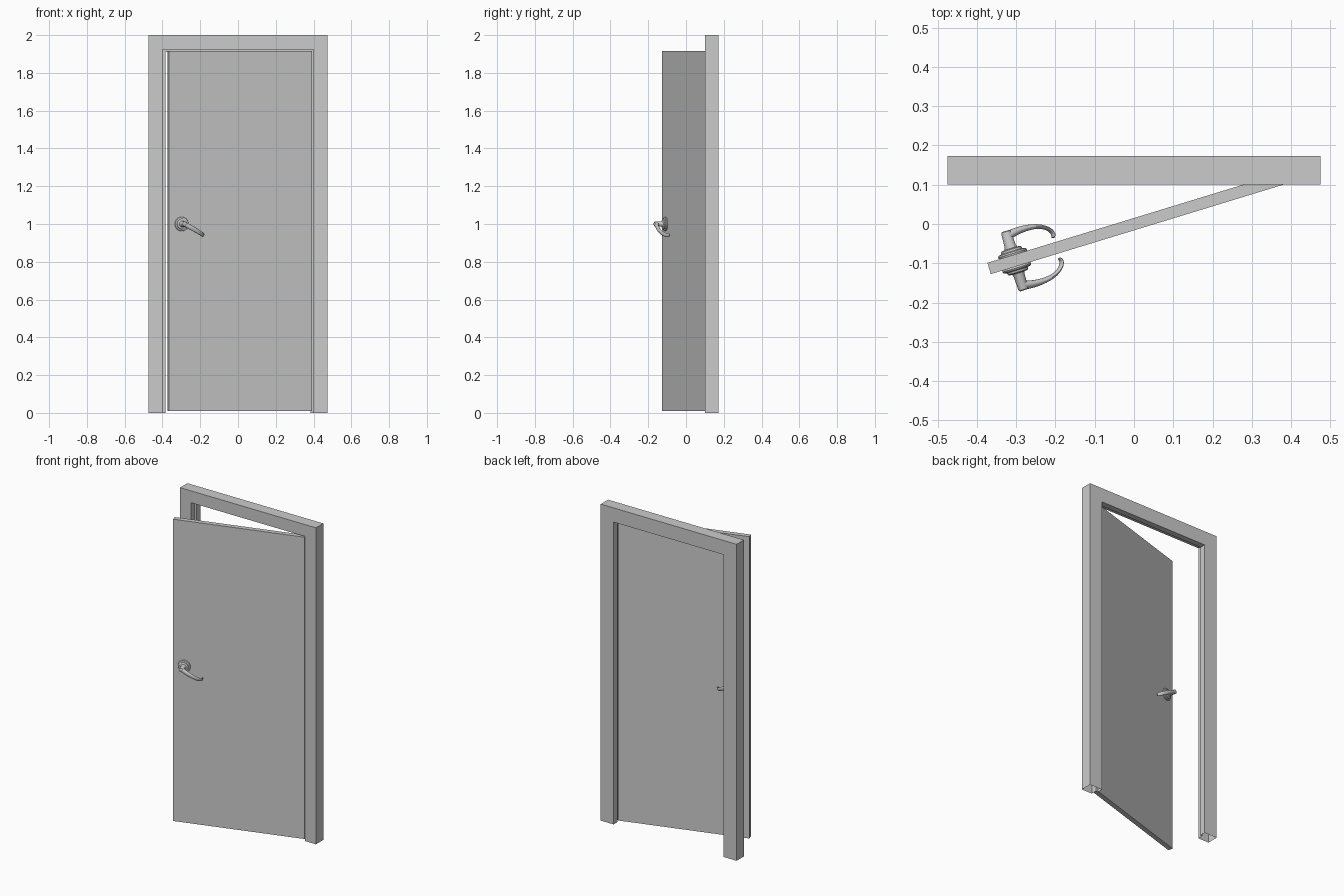
import bpy, bmesh
from math import cos, sin, pi, radians
from mathutils import Vector, Matrix
from mathutils.geometry import interpolate_bezier

if "Cube" in bpy.data.objects:
    bpy.data.objects.remove(bpy.data.objects["Cube"])

THICK = 0.03                      # door leaf thickness
SWING = radians(17)               # door opening angle
HINGE = Vector((0.393, 0.104, 0))
HANDLE_X = -0.724                 # handle axis, measured from the hinge
DROOP = radians(28)               # lever tilt


def finish(name, bm, matrix=None, smooth=False):
    bmesh.ops.recalc_face_normals(bm, faces=bm.faces)
    me = bpy.data.meshes.new(name)
    bm.to_mesh(me)
    bm.free()
    ob = bpy.data.objects.new(name, me)
    bpy.context.collection.objects.link(ob)
    if matrix:
        ob.matrix_world = matrix
    if smooth:
        bpy.ops.object.select_all(action='DESELECT')
        ob.select_set(True)
        bpy.context.view_layer.objects.active = ob
        bpy.ops.object.shade_smooth_by_angle(angle=radians(40))
    return ob


def loft(bm, rings, caps=True):
    """Skin a list of closed rings of points."""
    vr = [[bm.verts.new(p) for p in r] for r in rings]
    n = len(vr[0])
    for a, b in zip(vr, vr[1:]):
        for i in range(n):
            j = (i + 1) % n
            bm.faces.new((a[i], a[j], b[j], b[i]))
    if caps:
        bm.faces.new(vr[0])
        bm.faces.new(vr[-1])


# Frame: rebated profile (half width, top, y) swept round three sides, mitred, open feet
profile = [(0.475, 2.0, 0.1), (0.475, 2.0, 0.173), (0.385, 1.91, 0.173),
           (0.385, 1.91, 0.136), (0.4, 1.925, 0.136), (0.4, 1.925, 0.1)]
bm = bmesh.new()
loft(bm, [[(-w, y, 0) for w, t, y in profile],
          [(-w, y, t) for w, t, y in profile],
          [(w, y, t) for w, t, y in profile],
          [(w, y, 0) for w, t, y in profile]], caps=False)
finish("door_frame", bm)

# Door leaf, swung about the hinge
swing = Matrix.Translation(HINGE) @ Matrix.Rotation(SWING, 4, 'Z')
bm = bmesh.new()
bmesh.ops.create_cube(bm, size=1)
bmesh.ops.scale(bm, vec=(0.792, THICK, 1.907), verts=bm.verts)
bmesh.ops.translate(bm, vec=(-0.396, THICK / 2, 0.01 + 1.907 / 2), verts=bm.verts)
finish("door_leaf", bm, swing)


def handle(name, front):
    """Rosette, neck and curved lever; v is the distance out from the door face."""
    def at(x, v, z):
        return Vector((HANDLE_X + x, -v if front else THICK + v, 1 + z))

    # Turned rosette and neck
    turned = [(0.037, 0), (0.038, 0.004), (0.036, 0.008), (0.028, 0.01),
              (0.027, 0.015), (0.024, 0.017), (0.0165, 0.018), (0.0145, 0.024),
              (0.013, 0.058), (0.012, 0.062), (0.009, 0.064)]
    bm = bmesh.new()
    loft(bm, [[at(r * cos(a), v, r * sin(a))
               for a in [2 * pi * i / 32 for i in range(32)]] for r, v in turned])
    finish(name + "_rosette", bm, swing, True)

    # Lever: flattened oval tapering along a curve that hooks back to the door
    def bez(*pts):
        return interpolate_bezier(*[Vector((*p, 0)) for p in pts], 11)
    path = bez((0, 0.05), (0.03, 0.058), (0.07, 0.058), (0.095, 0.05))
    path += bez((0.095, 0.05), (0.12, 0.042), (0.136, 0.024), (0.125, 0.0125))[1:]
    rings, last = [], len(path) - 1
    for k, p in enumerate(path):
        d = (path[min(k + 1, last)] - path[max(k - 1, 0)]).normalized()
        f = k / last
        half_w = 0.0135 - 0.004 * f
        half_t = 0.0035 + 0.0085 * (1 - f) ** 2
        if k == last:                       # slightly rounded tip
            half_w, half_t = half_w * 0.75, half_t * 0.75
        ring = []
        for i in range(16):
            a = 2 * pi * i / 16
            l = p.x - d.y * half_t * cos(a)
            v = p.y + d.x * half_t * cos(a)
            w = half_w * sin(a)
            ring.append(at(l * cos(DROOP) + w * sin(DROOP), v,
                           -l * sin(DROOP) + w * cos(DROOP)))
        rings.append(ring)
    bm = bmesh.new()
    loft(bm, rings)
    finish(name + "_lever", bm, swing, True)


handle("front_handle", True)
handle("back_handle", False)
